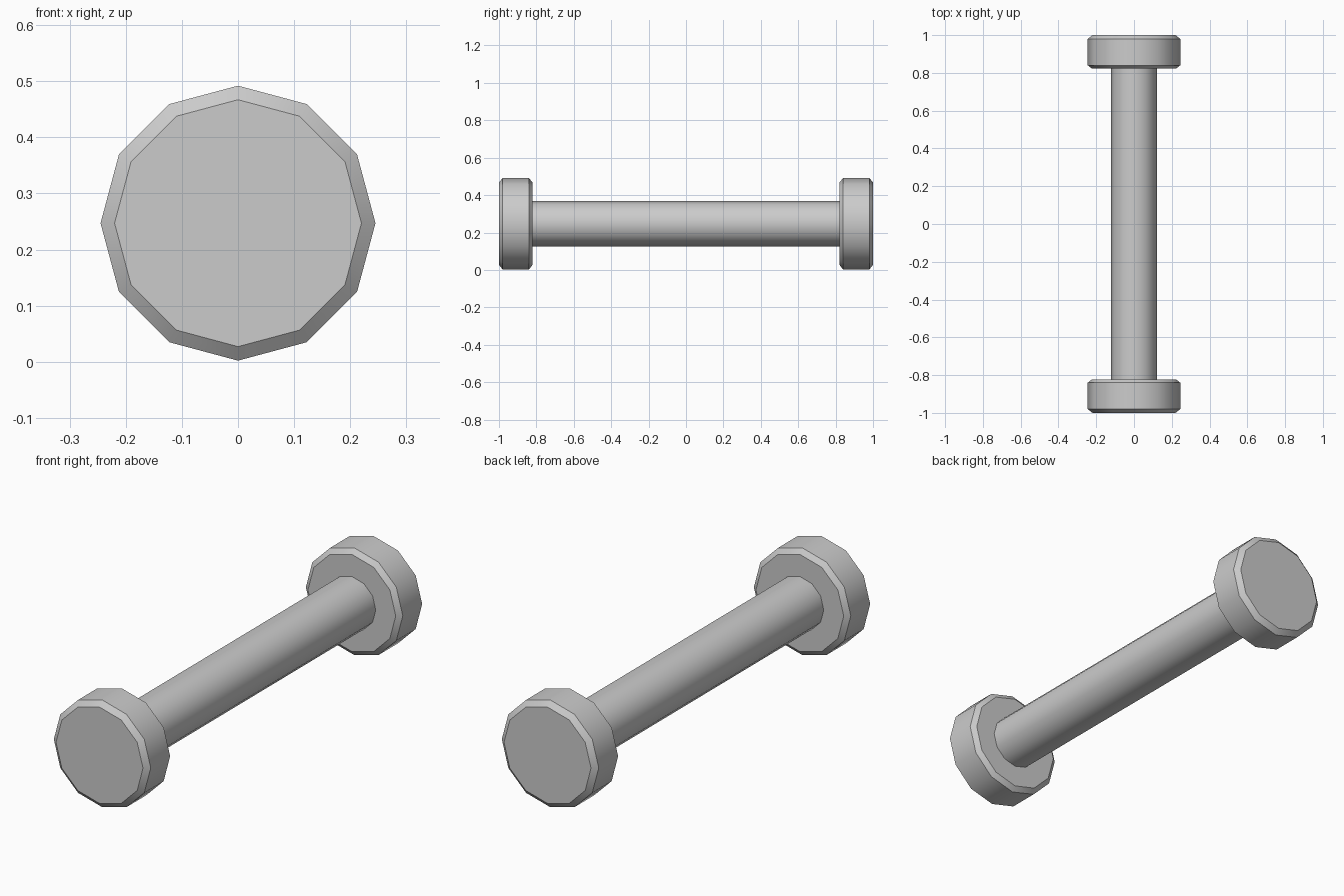
import bpy, bmesh
from math import sin, cos, tau, radians

if "Cube" in bpy.data.objects:
    bpy.data.objects.remove(bpy.data.objects["Cube"])

SIDES = 12
CENTRE_Z = 0.247


def lathe(name, profile):
    """Revolve (radius, y) points around the y axis and cap both ends."""
    bm = bmesh.new()
    rings = [[bm.verts.new((r * sin(tau * i / SIDES), y, CENTRE_Z + r * cos(tau * i / SIDES)))
              for i in range(SIDES)] for r, y in profile]
    for a, b in zip(rings, rings[1:]):
        for i in range(SIDES):
            j = (i + 1) % SIDES
            bm.faces.new((a[i], a[j], b[j], b[i]))
    bm.faces.new(rings[0])
    bm.faces.new(rings[-1])
    bmesh.ops.recalc_face_normals(bm, faces=bm.faces[:])
    mesh = bpy.data.meshes.new(name)
    bm.to_mesh(mesh)
    bm.free()
    obj = bpy.data.objects.new(name, mesh)
    bpy.context.collection.objects.link(obj)
    bpy.ops.object.select_all(action='DESELECT')
    obj.select_set(True)
    bpy.context.view_layer.objects.active = obj
    bpy.ops.object.shade_smooth_by_angle(angle=radians(35))
    return obj


# long handle bar, ends tucked just inside the weights
lathe("handle_bar", [(0.121, -0.825), (0.121, 0.825)])

# chamfered weight at each end
for name, side in (("front_weight", -1), ("back_weight", 1)):
    lathe(name, [(0.222, side * 0.822), (0.245, side * 0.84),
                 (0.245, side * 0.98), (0.22, side * 1.0)])
